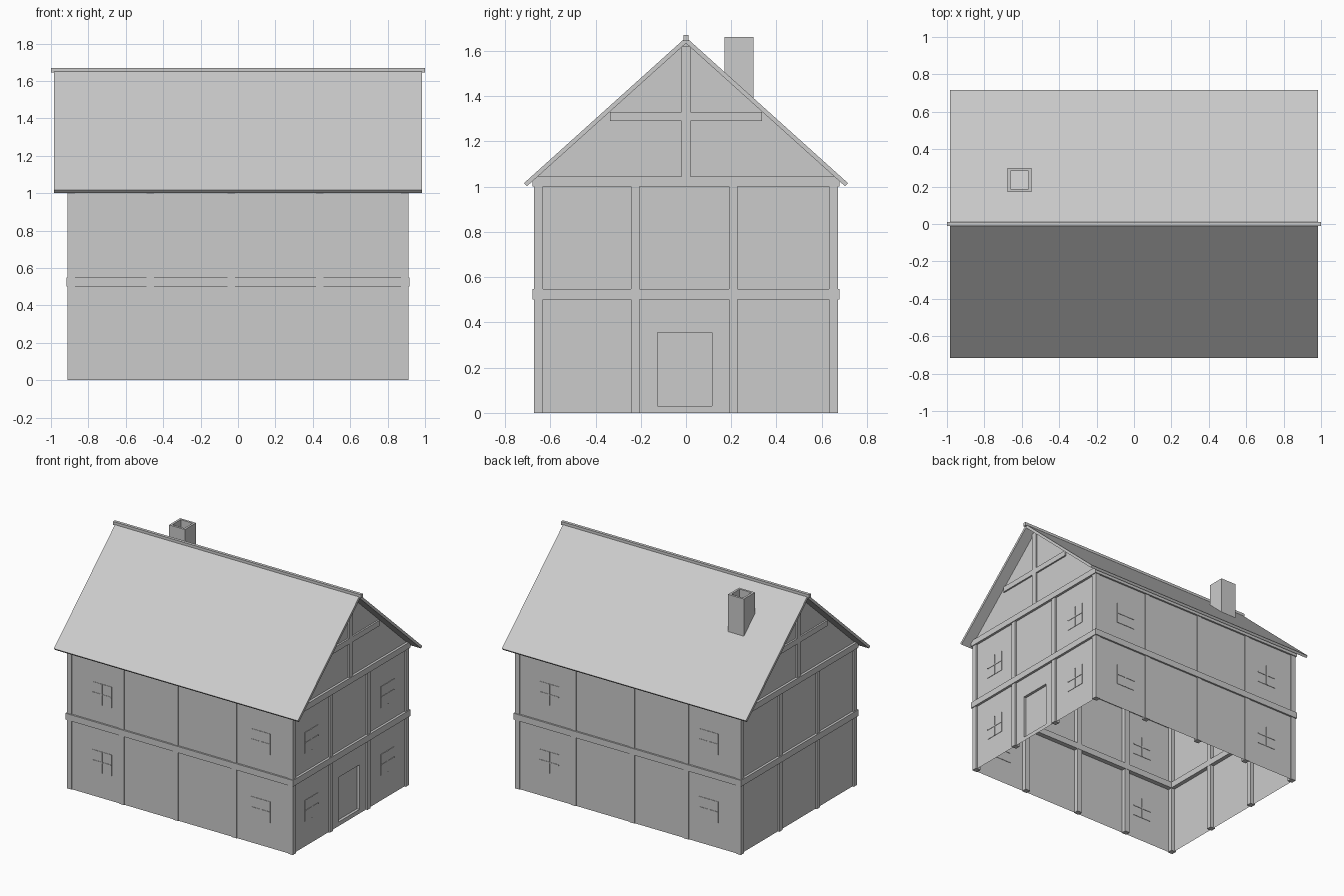
import bpy, bmesh

if "Cube" in bpy.data.objects:
    bpy.data.objects.remove(bpy.data.objects["Cube"])

WX, WY = 0.90, 0.665      # wall planes
SLOPE, APEX = 0.90, 1.66  # roof top line z = APEX - SLOPE*|y|


def mesh_obj(name, verts, faces):
    me = bpy.data.meshes.new(name)
    me.from_pydata(verts, [], faces)
    bm = bmesh.new()
    bm.from_mesh(me)
    bmesh.ops.remove_doubles(bm, verts=bm.verts, dist=1e-5)
    bmesh.ops.recalc_face_normals(bm, faces=bm.faces)
    bm.to_mesh(me)
    bm.free()
    ob = bpy.data.objects.new(name, me)
    bpy.context.collection.objects.link(ob)
    return ob


def box(name, x0, x1, y0, y1, z0, z1):
    v = [(x, y, z) for x in (x0, x1) for y in (y0, y1) for z in (z0, z1)]
    f = [(0, 1, 3, 2), (4, 6, 7, 5), (0, 4, 5, 1), (2, 3, 7, 6), (0, 2, 6, 4), (1, 5, 7, 3)]
    return mesh_obj(name, v, f)


def prism(name, profile, x0, x1):
    # extrude a (y, z) profile along x
    n = len(profile)
    v = [(x, y, z) for x in (x0, x1) for y, z in profile]
    f = [tuple(range(n)), tuple(range(n, 2 * n))]
    f += [(i, (i + 1) % n, (i + 1) % n + n, i + n) for i in range(n)]
    return mesh_obj(name, v, f)


# Long walls, single sheets
TOP = 1.04
for s, side in ((-1, "front"), (1, "back")):
    y = s * WY
    mesh_obj(side + "_wall", [(-WX, y, 0), (WX, y, 0), (WX, y, TOP), (-WX, y, TOP)], [(0, 1, 2, 3)])

# Left end wall and both gables
mesh_obj("left_wall", [(-WX, -WY, 0), (-WX, WY, 0), (-WX, WY, TOP), (-WX, -WY, TOP)], [(0, 1, 2, 3)])
for s, side in ((-1, "left"), (1, "right")):
    mesh_obj(side + "_gable", [(s * WX, -WY, TOP), (s * WX, WY, TOP), (s * WX, 0, 1.638)], [(0, 1, 2)])

# Right end wall with recessed door
D0, D1, DZ0, DZ1, DEEP = -0.125, 0.115, 0.03, 0.355, 0.02
outer = [(-WY, 0), (WY, 0), (WY, TOP), (-WY, TOP)]
hole = [(D0, DZ0), (D1, DZ0), (D1, DZ1), (D0, DZ1)]
verts = [(WX, y, z) for y, z in outer + hole] + [(WX - DEEP, y, z) for y, z in hole]
faces = []
for i in range(4):
    j = (i + 1) % 4
    faces += [(i, j, j + 4, i + 4), (i + 4, j + 4, j + 8, i + 8)]
mesh_obj("right_wall_with_door", verts, faces + [(8, 9, 10, 11)])

# Corner posts
for sx in (-1, 1):
    for sy in (-1, 1):
        xs, ys = sorted((sx * 0.872, sx * 0.912)), sorted((sy * 0.632, sy * 0.671))
        box("corner_post", *xs, *ys, 0, 1.0)

# Intermediate posts, showing inside and outside
for s in (-1, 1):
    ys, xs = sorted((s * 0.632, s * 0.671)), sorted((s * 0.872, s * 0.912))
    for x in (-0.47, -0.035, 0.438):
        box("long_side_post", x - 0.02, x + 0.02, *ys, 0, 1.0)
    for y in (-0.225, 0.208):
        box("end_post", *xs, y - 0.019, y + 0.019, 0, 1.0)

# Horizontal beam rings at floor level and eaves
for name, z0, z1 in (("floor_beam", 0.502, 0.548), ("eaves_beam", 1.0, 1.044)):
    for s in (-1, 1):
        ys, xs = sorted((s * 0.63, s * 0.678)), sorted((s * 0.87, s * 0.918))
        box(name + "_long", -0.918, 0.918, *ys, z0, z1)
        box(name + "_end", *xs, -0.63, 0.63, z0, z1)

# Gable king post and collar
for s in (-1, 1):
    xs = sorted((s * 0.872, s * 0.912))
    box("gable_post", *xs, -0.02, 0.02, 1.044, 1.62)
    box("gable_collar", *xs, -0.335, 0.335, 1.29, 1.33)


# Windows: thin pane with cross bars
def window(axis, side, c, z):
    h = 0.077
    at = side * (WY if axis == "y" else WX)

    def piece(name, u0, u1, z0, z1, t):
        if axis == "y":
            box(name, u0, u1, at - t, at + t, z0, z1)
        else:
            box(name, at - t, at + t, u0, u1, z0, z1)
    piece("window_pane", c - h, c + h, z - h, z + h, 0.003)
    piece("window_upright", c - 0.004, c + 0.004, z - h, z + h, 0.006)
    piece("window_crossbar", c - h, c + h, z - 0.004, z + 0.004, 0.006)


for z in (0.26, 0.755):
    for c in (-0.63, 0.65):
        window("y", -1, c, z)
    for c in (-0.65, 0.635):
        window("y", 1, c, z)
    for c in (-0.44, 0.435):
        window("x", 1, c, z)

# Roof slabs and ridge
for s, side in ((-1, "front"), (1, "back")):
    prof = [(0, APEX), (s * 0.716, APEX - SLOPE * 0.716), (s * 0.703, 1.002), (0, APEX - 0.026)]
    prism(side + "_roof", prof, -0.985, 0.985)
box("ridge_beam", -1.0, 1.0, -0.011, 0.011, 1.645, 1.67)

# Hollow chimney
cx, cy = -0.612, 0.235
rings = [(0.064, 1.36), (0.064, 1.662), (0.048, 1.662), (0.048, 1.36)]
cv = [(cx + a * r, cy + b * r, z) for r, z in rings for a, b in ((-1, -1), (1, -1), (1, 1), (-1, 1))]
cf = [(k * 4 + i, k * 4 + (i + 1) % 4, (k * 4 + 4) % 16 + (i + 1) % 4, (k * 4 + 4) % 16 + i)
      for k in range(4) for i in range(4)]
mesh_obj("chimney", cv, cf)
